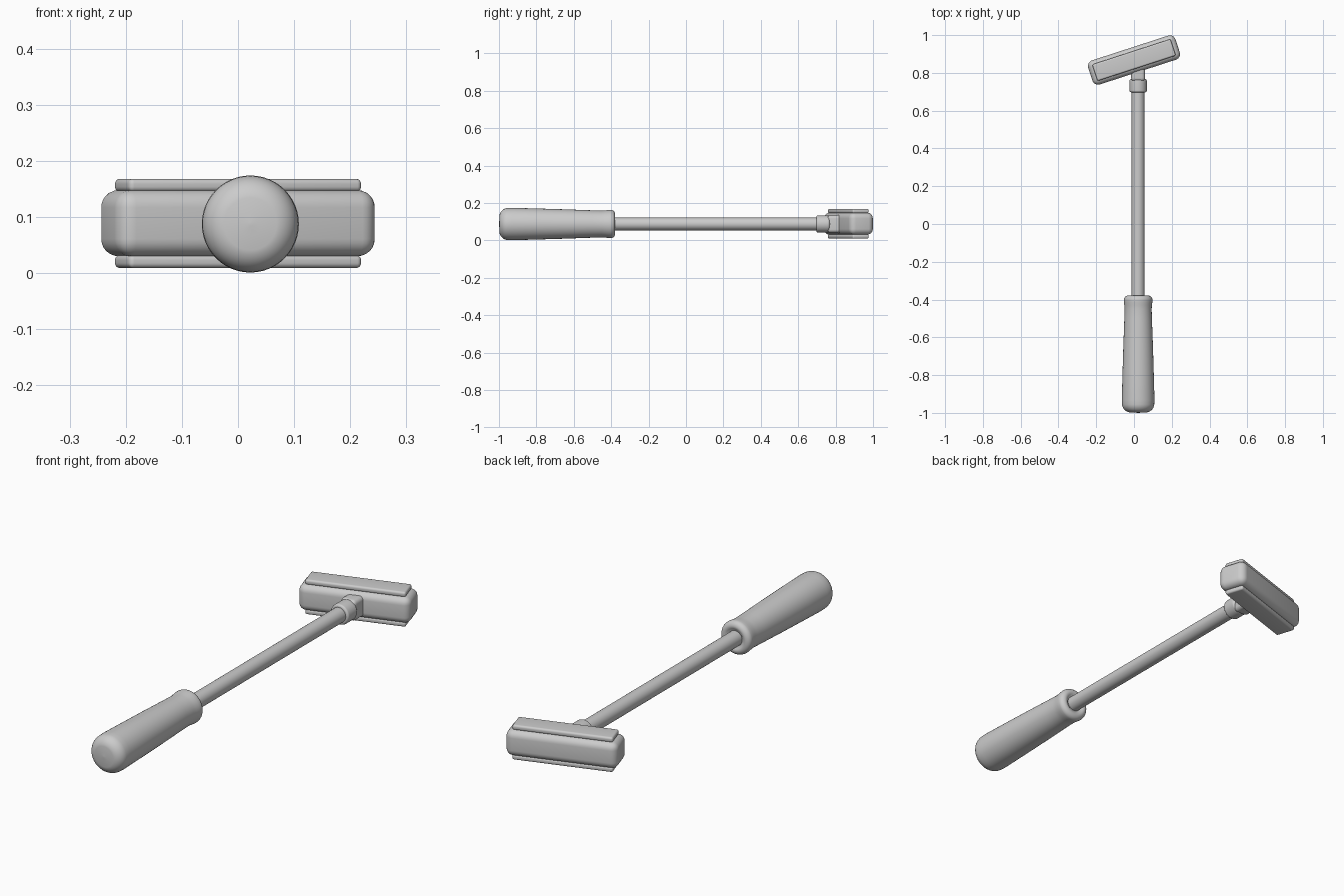
import bpy, math

if "Cube" in bpy.data.objects:
    bpy.data.objects.remove(bpy.data.objects["Cube"])

CX, CZ = 0.022, 0.0875      # handle axis
HEAD = (0.0, 0.868)         # head centre in plan
TURN = math.radians(18)     # head swivel


def smooth(obj, angle=40):
    bpy.ops.object.select_all(action='DESELECT')
    obj.select_set(True)
    bpy.context.view_layer.objects.active = obj
    bpy.ops.object.shade_smooth_by_angle(angle=math.radians(angle))


def lathe(name, profile, sides=48):
    """Turn (y, radius) points around the handle axis."""
    verts, faces = [], []
    for y, r in profile:
        for i in range(sides):
            a = 2 * math.pi * i / sides
            verts.append((CX + r * math.cos(a), y, CZ + r * math.sin(a)))
    for k in range(len(profile) - 1):
        for i in range(sides):
            j = (i + 1) % sides
            faces.append((k * sides + i, (k + 1) * sides + i,
                          (k + 1) * sides + j, k * sides + j))
    faces.append(tuple(range(sides)))
    faces.append(tuple(reversed(range(len(verts) - sides, len(verts)))))
    mesh = bpy.data.meshes.new(name)
    mesh.from_pydata(verts, [], faces)
    obj = bpy.data.objects.new(name, mesh)
    bpy.context.collection.objects.link(obj)
    smooth(obj)
    return obj


def arc(y, r, rad, start, end, n=8):
    """Quarter-round profile points about centre (y, r)."""
    return [(y + rad * math.cos(math.radians(start + (end - start) * i / n)),
             r + rad * math.sin(math.radians(start + (end - start) * i / n)))
            for i in range(n + 1)]


def rounded_box(name, loc, size, bevel, turn=0.0):
    bpy.ops.mesh.primitive_cube_add(size=1, location=loc, rotation=(0, 0, turn))
    obj = bpy.context.object
    obj.name = name
    obj.scale = size
    bpy.ops.object.transform_apply(location=False, rotation=False, scale=True)
    mod = obj.modifiers.new("round", 'BEVEL')
    mod.width = bevel
    mod.segments = 6
    bpy.ops.object.modifier_apply(modifier=mod.name)
    smooth(obj)
    return obj


# Grip: domed butt, slight taper, flared front rim
lathe("grip", [(-1.0, 0.004), (-0.998, 0.02)]
      + arc(-0.951, 0.0385, 0.047, 170, 95)
      + [(-0.93, 0.0865), (-0.8, 0.083), (-0.65, 0.0785), (-0.5, 0.073),
         (-0.45, 0.0715), (-0.43, 0.073), (-0.415, 0.075)]
      + arc(-0.402, 0.053, 0.023, 90, 0)
      + [(-0.381, 0.045), (-0.388, 0.036)])

# Shaft
lathe("shaft", [(-0.45, 0.034), (0.78, 0.034)])

# Collar
lathe("collar", [(0.697, 0.03)] + arc(0.707, 0.036, 0.010, 180, 90)
      + [(0.745, 0.046)] + arc(0.757, 0.034, 0.012, 90, 0) + [(0.769, 0.03)])

# Neck joining collar to head
rounded_box("neck", (CX, 0.81, CZ), (0.074, 0.11, 0.094), 0.018)

# Head block
rounded_box("head", (*HEAD, 0.089), (0.486, 0.134, 0.118), 0.031, TURN)

# Thin plates above and below the head
for name, z in (("top_plate", 0.1565), ("bottom_plate", 0.0205)):
    rounded_box(name, (*HEAD, z), (0.436, 0.092, 0.023), 0.009, TURN)
